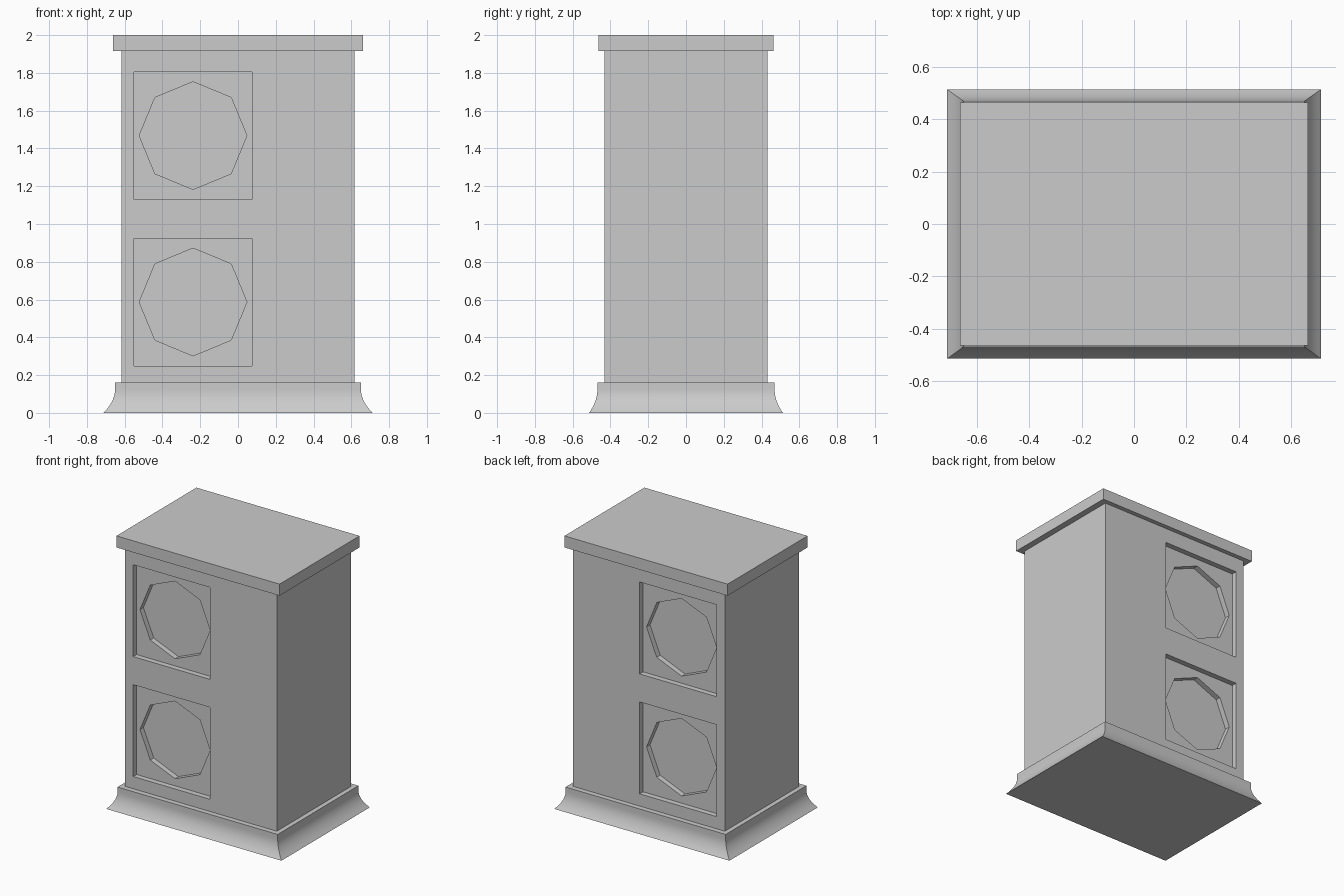
import bpy, bmesh, math

if "Cube" in bpy.data.objects:
    bpy.data.objects.remove(bpy.data.objects["Cube"])


def box(name, center, size):
    bpy.ops.mesh.primitive_cube_add(size=1, location=center)
    ob = bpy.context.object
    ob.name = name
    ob.scale = size
    bpy.ops.object.transform_apply(location=False, rotation=False, scale=True)
    return ob


def cut(target, cutter):
    mod = target.modifiers.new("cut", 'BOOLEAN')
    mod.operation = 'DIFFERENCE'
    mod.solver = 'EXACT'
    mod.object = cutter
    bpy.context.view_layer.objects.active = target
    bpy.ops.object.modifier_apply(modifier=mod.name)
    bpy.data.objects.remove(cutter)


def flared_base(name, hx, hy, height, lip, top_scale, steps=8):
    """Rectangular rings following a concave profile, with a straight lip on top."""
    bm = bmesh.new()
    rings = []
    levels = [(lip * i / steps, top_scale + (1 - top_scale) * (1 - i / steps) ** 2)
              for i in range(steps + 1)] + [(height, top_scale)]
    for z, s in levels:
        rings.append([bm.verts.new((sx * hx * s, sy * hy * s, z))
                      for sx, sy in ((-1, -1), (1, -1), (1, 1), (-1, 1))])
    for a, b in zip(rings, rings[1:]):
        for i in range(4):
            j = (i + 1) % 4
            bm.faces.new((a[i], a[j], b[j], b[i]))
    bm.faces.new(rings[0][::-1])
    bm.faces.new(rings[-1])
    me = bpy.data.meshes.new(name)
    bm.to_mesh(me)
    bm.free()
    ob = bpy.data.objects.new(name, me)
    bpy.context.collection.objects.link(ob)
    bpy.ops.object.select_all(action='DESELECT')
    ob.select_set(True)
    bpy.context.view_layer.objects.active = ob
    bpy.ops.object.shade_smooth_by_angle(angle=math.radians(30))
    return ob


# Flared plinth
flared_base("base", 0.712, 0.513, 0.16, 0.125, 0.914)

# Main body
HY = 0.431
body = box("body", (0, 0, 1.0375), (1.234, 2 * HY, 1.755))

# Stepped recesses on front and back: square panel, then octagon
DEPTH = 0.04
PX = -0.238
for side in (-1, 1):
    for z in (0.587, 1.468):
        cut(body, box("panel_cutter", (PX, side * HY, z), (0.625, 2 * DEPTH, 0.675)))
        bpy.ops.mesh.primitive_cylinder_add(vertices=8, radius=0.285, depth=4 * DEPTH,
                                            location=(PX, side * HY, z),
                                            rotation=(math.pi / 2, 0, 0))
        cut(body, bpy.context.object)

# Top slab
box("top_slab", (0, 0, 1.9575), (1.326, 0.928, 0.085))
